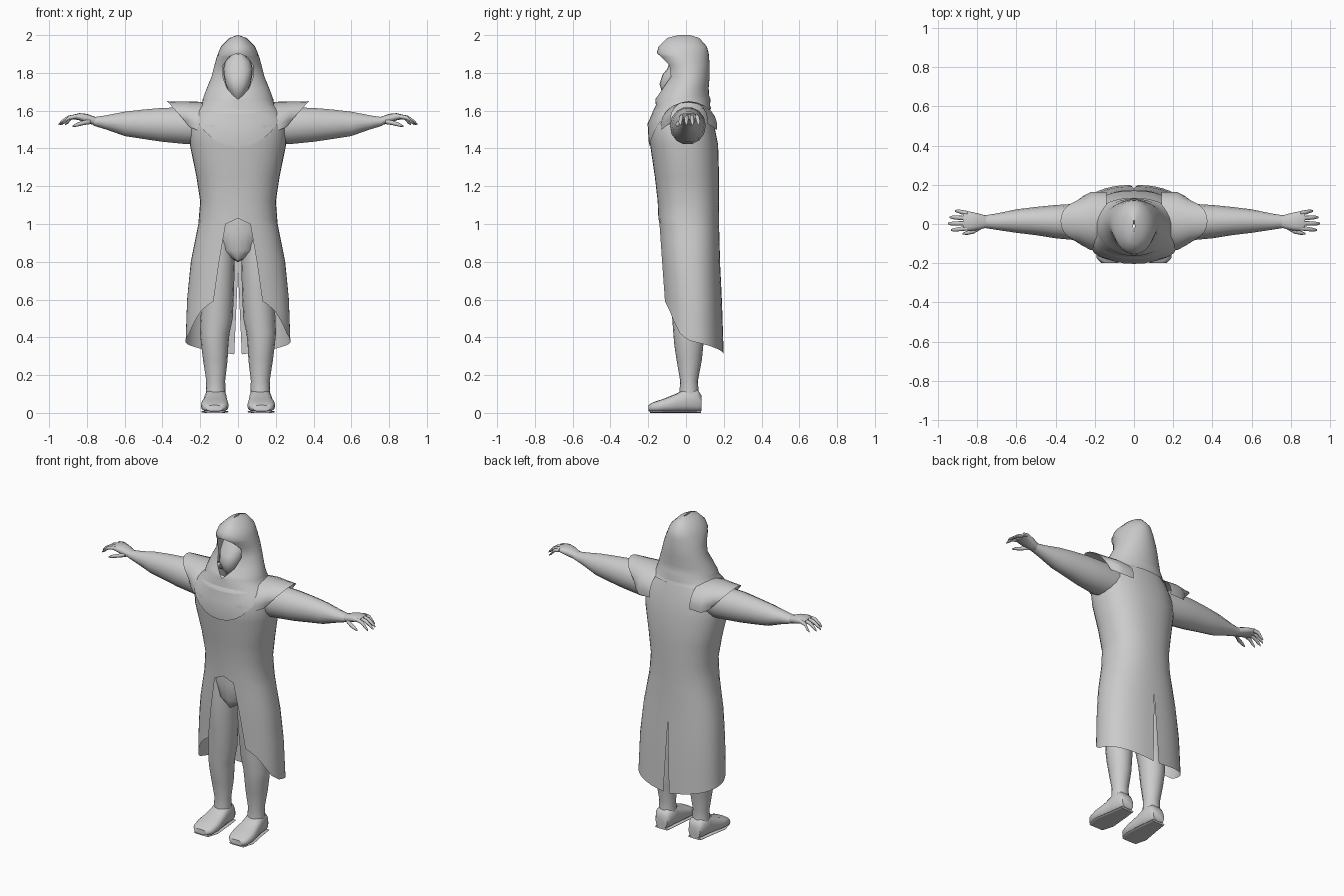
import bpy, bmesh, math
from mathutils import Vector

cube = bpy.data.objects.get("Cube")
if cube:
    bpy.data.objects.remove(cube, do_unlink=True)

grey = bpy.data.materials.new("plain_grey")
grey.use_nodes = True
grey.diffuse_color = (0.6, 0.6, 0.6, 1)
grey.node_tree.nodes["Principled BSDF"].inputs["Base Color"].default_value = (0.6, 0.6, 0.6, 1)


def skin(name, rows, closed=False):
    """Skin rows of points, cap closed tubes, mirror across x = 0."""
    bm = bmesh.new()
    vs = [[bm.verts.new(p) for p in row] for row in rows]
    n = len(rows[0])
    for a, b in zip(vs, vs[1:]):
        for j in range(n if closed else n - 1):
            k = (j + 1) % n
            bm.faces.new((a[j], a[k], b[k], b[j]))
    if closed:
        bm.faces.new(vs[0])
        bm.faces.new(vs[-1])
    bmesh.ops.remove_doubles(bm, verts=bm.verts, dist=0.0005)
    bmesh.ops.recalc_face_normals(bm, faces=bm.faces)
    mesh = bpy.data.meshes.new(name)
    bm.to_mesh(mesh)
    bm.free()
    mesh.materials.append(grey)
    ob = bpy.data.objects.new(name, mesh)
    bpy.context.collection.objects.link(ob)
    ob.modifiers.new("mirror", 'MIRROR').merge_threshold = 0.001
    bpy.ops.object.select_all(action='DESELECT')
    ob.select_set(True)
    bpy.context.view_layer.objects.active = ob
    bpy.ops.object.shade_smooth_by_angle(angle=math.radians(50))
    return ob


def spow(v, p):
    return math.copysign(abs(v) ** (2 / p), v)


def tube(name, rings, axis, n=14, p=2.0):
    """Closed loft; each ring is x, y, z and two half sizes across the axis."""
    u, v = {'X': ((0, 1, 0), (0, 0, 1)), 'Y': ((1, 0, 0), (0, 0, 1)),
            'Z': ((1, 0, 0), (0, 1, 0))}[axis]
    rows = []
    for x, y, z, a, b in rings:
        row = []
        for i in range(n):
            t = math.tau * i / n
            row.append(Vector((x, y, z)) + Vector(u) * a * spow(math.cos(t), p)
                       + Vector(v) * b * spow(math.sin(t), p))
        rows.append(row)
    return skin(name, rows, True)


def table(keys, z):
    """Linear lookup in rows sorted by falling height."""
    if z >= keys[0][0]:
        return keys[0][1:]
    for a, b in zip(keys, keys[1:]):
        if z >= b[0]:
            f = (a[0] - z) / (a[0] - b[0])
            return [s + (e - s) * f for s, e in zip(a[1:], b[1:])]
    return keys[-1][1:]


def section(phi, z, rx, yf, yb, p=2.0):
    """Point on a body cross-section; phi 0 is front, pi is back."""
    x = rx * spow(max(0, math.sin(phi)), p) if 0 < phi < math.pi else 0
    return (x, (yf + yb) / 2 - (yb - yf) / 2 * spow(math.cos(phi), p), z)


# Robe: closed torso, skirt split at the front and slit at the back
ROBE = [(1.66, .15, -.13, .11), (1.6, .22, -.175, .13), (1.52, .255, -.2, .15),
        (1.42, .255, -.19, .17), (1.25, .22, -.165, .175), (1.12, .2, -.15, .175),
        (1.0, .21, -.145, .175), (.8, .25, -.135, .18), (.6, .27, -.125, .19),
        (.3, .28, -.12, .2)]
FRONT = [(1.03, 0), (1.0, .065), (.8, .1), (.59, .13)]
SLIT = [(.75, 0), (.31, .02)]
HEM = [(1, .59), (.9, .55), (.72, .42), (.6, .38), (0, .31)]
COLS, P = 18, 2.3


def gap_angle(width, rx):
    return math.asin(min(1, width / rx) ** (P / 2))


rows = []
heights = [r[0] for r in ROBE[:6]] + [1.03]
for z in heights:
    rows.append([section(math.pi * j / COLS, z, *table(ROBE, z), P) for j in range(COLS + 1)])
for f in (.07, .2, .35, .5, .65, .8, .9, 1):
    row = []
    for j in range(COLS + 1):
        t = j / COLS
        z = 1.03 + (table(HEM, 1 - t)[0] - 1.03) * f
        rx, yf, yb = table(ROBE, z)
        lo = gap_angle(table(FRONT, z)[0], rx)
        hi = math.pi - gap_angle(table(SLIT, z)[0], rx)
        row.append(section(lo + (hi - lo) * t, z, rx, yf, yb, P))
    rows.append(row)
skin("robe", rows)

# Hood with a face opening, ending in a pointed front mantle
HOOD = [(2.0, .004, -.04, .02, 0), (1.985, .045, -.1, .07, 0), (1.94, .09, -.145, .11, 0),
        (1.905, .105, -.155, .12, 0), (1.885, .113, -.145, .122, .05),
        (1.84, .125, -.115, .125, .08), (1.78, .14, -.1, .125, .08),
        (1.72, .165, -.13, .12, .06), (1.68, .18, -.15, .122, .025), (1.66, .187, -.163, .13, 0)]
rows = []
for z, rx, yf, yb, gap in HOOD:
    lo = math.asin(gap / rx)
    rows.append([section(lo + (math.pi - lo) * j / COLS, z, rx, yf, yb) for j in range(COLS + 1)])
for drop in (0, .09, .2):
    row = []
    for j in range(COLS + 1):
        phi = math.pi * j / COLS
        z = 1.63 - drop * max(0, math.cos(phi)) ** 2 - drop * .1
        rx, yf, yb = table(ROBE, z)
        row.append(section(phi, z, rx + .007, yf - .007, yb + .007, P))
    rows.append(row)
skin("hood", rows)

# Face with a jutting mask
FACE = [(1.9, .03, -.05, .05), (1.86, .068, -.085, .06), (1.82, .078, -.1, .06),
        (1.79, .076, -.125, .06), (1.74, .066, -.14, .05), (1.69, .045, -.125, .03),
        (1.66, .02, -.1, .0)]
skin("face", [[section(math.pi * j / 10, z, a, b, c, 2.4) for j in range(11)]
              for z, a, b, c in FACE])

# Hips narrowing to a pointed front flap
HIPS = [(1.06, .15, -.11, .12), (.96, .15, -.115, .12), (.86, .11, -.105, .1),
        (.83, .06, -.095, .08), (.8, .004, -.08, .04)]
skin("hips", [[section(math.pi * j / 10, z, a, b, c) for j in range(11)] for z, a, b, c in HIPS])

# Shoulder cape, an open flared arch over the upper arm
rows = []
for x, cz, ry, rz, sweep in ((.14, 1.52, .15, .12, .0), (.22, 1.52, .15, .128, .0),
                             (.29, 1.535, .125, .113, .03), (.375, 1.55, .098, .1, .1)):
    row = []
    for j in range(13):
        a = math.radians(-100 + 200 * j / 12)
        row.append((x - sweep * (1 - math.cos(a)) * .9,
                    .015 + ry * math.sin(a), cz + rz * math.cos(a)))
    rows.append(row)
skin("shoulder_cape", rows)

# Arms
tube("arm", [(.15, .01, 1.52, .09, .09), (.27, .01, 1.52, .095, .1),
             (.4, .012, 1.525, .085, .092), (.5, .015, 1.528, .072, .08),
             (.6, .015, 1.53, .06, .066), (.7, .012, 1.538, .042, .038),
             (.765, .012, 1.543, .032, .023)], 'X')
tube("palm", [(.75, .012, 1.543, .03, .022), (.8, .012, 1.558, .043, .025),
              (.84, .014, 1.568, .05, .019), (.872, .016, 1.567, .046, .012)], 'X', 12, 2.5)
for i, (name, tip) in enumerate((("index", .935), ("middle", .95), ("ring", .942), ("little", .915))):
    y = -.022 + .026 * i
    spread = -.008 + .006 * i
    tube(name + "_finger", [(.85, y, 1.57, .011, .012),
                            ((.85 + tip) / 2, y + spread / 2, 1.563, .011, .011),
                            (tip - .015, y + spread, 1.54, .009, .009),
                            (tip, y + spread, 1.527, .004, .004)], 'X', 8)
tube("thumb", [(.78, -.012, 1.543, .015, .014), (.82, -.038, 1.535, .012, .012),
               (.855, -.046, 1.525, .01, .01), (.875, -.049, 1.517, .004, .004)], 'X', 8)

# Legs
tube("leg", [(.1, 0, .98, .075, .09), (.102, 0, .82, .085, .1), (.106, .005, .65, .085, .092),
             (.113, .01, .5, .085, .083), (.123, .012, .42, .078, .079),
             (.123, .015, .36, .072, .077), (.12, .017, .28, .065, .067),
             (.118, .016, .17, .05, .047), (.118, .016, .12, .052, .05),
             (.118, .018, .05, .053, .055)], 'Z', 16)

# Feet
tube("foot", [(.116, .083, .05, .04, .04), (.117, .06, .065, .054, .06),
              (.118, .0, .068, .058, .064), (.12, -.05, .053, .064, .049),
              (.123, -.12, .039, .074, .035), (.124, -.175, .03, .066, .026),
              (.124, -.198, .025, .045, .016)], 'Y', 16, 2.8)
tube("sole", [(.117, .08, .006, .045, .006), (.118, 0, .006, .056, .006),
              (.123, -.12, .006, .072, .006), (.124, -.19, .006, .052, .006)], 'Y', 12, 4)
